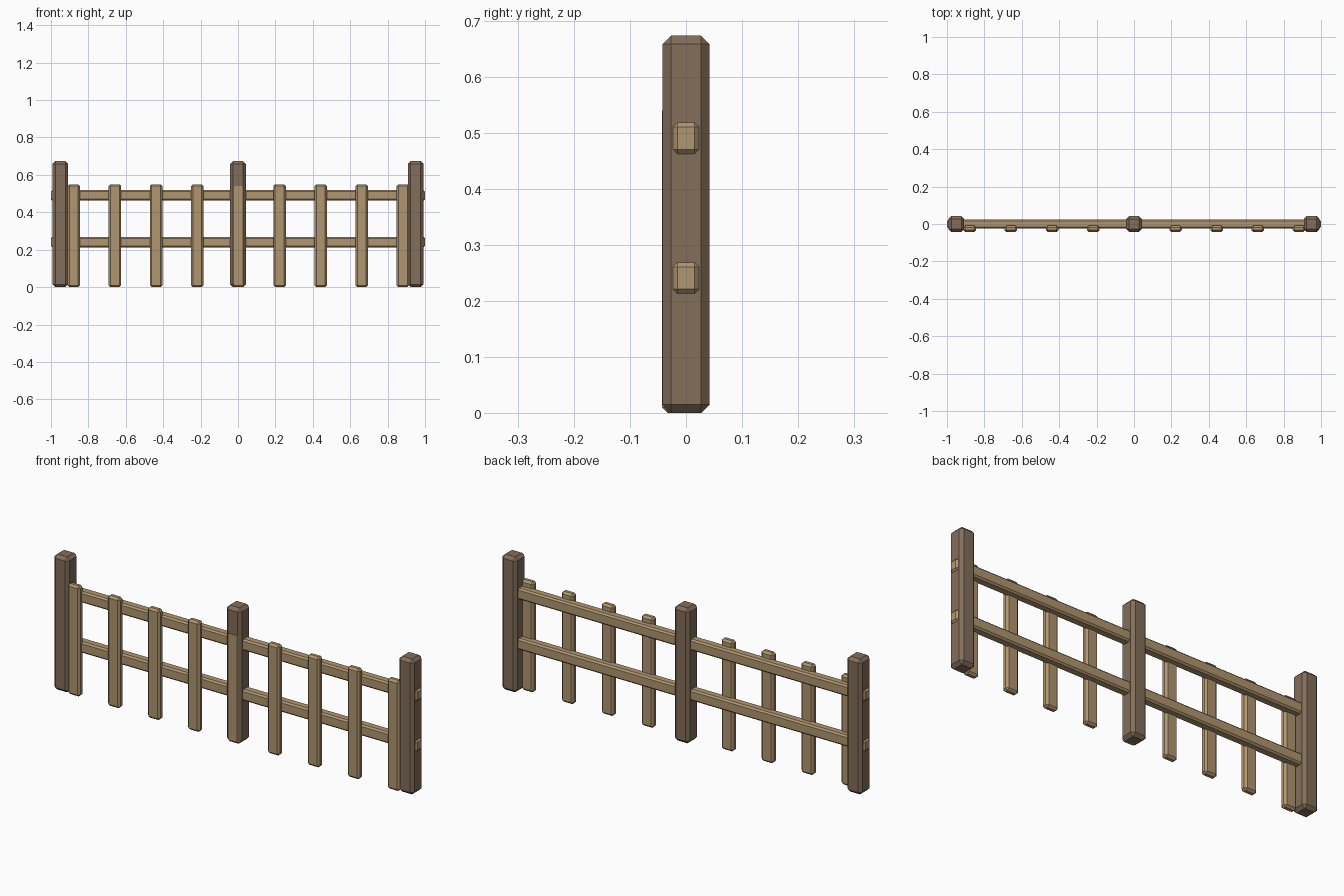
import bpy
import bmesh
from mathutils import Vector

default = bpy.data.objects.get("Cube")
if default:
    bpy.data.objects.remove(default, do_unlink=True)


def make_material(name, color):
    mat = bpy.data.materials.new(name)
    mat.use_nodes = True
    mat.diffuse_color = color
    bsdf = mat.node_tree.nodes["Principled BSDF"]
    bsdf.inputs["Base Color"].default_value = color
    bsdf.inputs["Roughness"].default_value = 0.8
    return mat


def chamfered_mesh(name, size, chamfer, mat):
    """Box centred on its origin with every edge chamfered."""
    bm = bmesh.new()
    bmesh.ops.create_cube(bm, size=1)
    bmesh.ops.scale(bm, vec=Vector(size), verts=bm.verts)
    bmesh.ops.bevel(bm, geom=bm.edges[:], offset=chamfer, segments=1,
                    affect='EDGES')
    mesh = bpy.data.meshes.new(name)
    bm.to_mesh(mesh)
    bm.free()
    mesh.materials.append(mat)
    return mesh


def place(name, mesh, location):
    obj = bpy.data.objects.new(name, mesh)
    obj.location = location
    bpy.context.collection.objects.link(obj)


dark_wood = make_material("dark_wood", (0.227, 0.156, 0.102, 1))
light_wood = make_material("light_wood", (0.434, 0.305, 0.162, 1))

# Three upright posts
post_height = 0.674
post = chamfered_mesh("post", (0.084, 0.084, post_height), 0.015, dark_wood)
for side, x in (("right", -0.95), ("middle", 0), ("left", 0.95)):
    place(f"{side}_post", post, (x, 0, post_height / 2))

# Two rails running through the posts
rail = chamfered_mesh("rail", (2, 0.046, 0.056), 0.008, light_wood)
for level, z in (("lower", 0.241), ("upper", 0.491)):
    place(f"{level}_rail", rail, (0, 0, z))

# Nine pickets along the front of the rails
picket_height = 0.55
picket = chamfered_mesh("picket", (0.067, 0.035, picket_height), 0.01, light_wood)
for i in range(9):
    place(f"picket_{i + 1}", picket,
          (0.002 + (i - 4) * 0.22, -0.0255, picket_height / 2))
